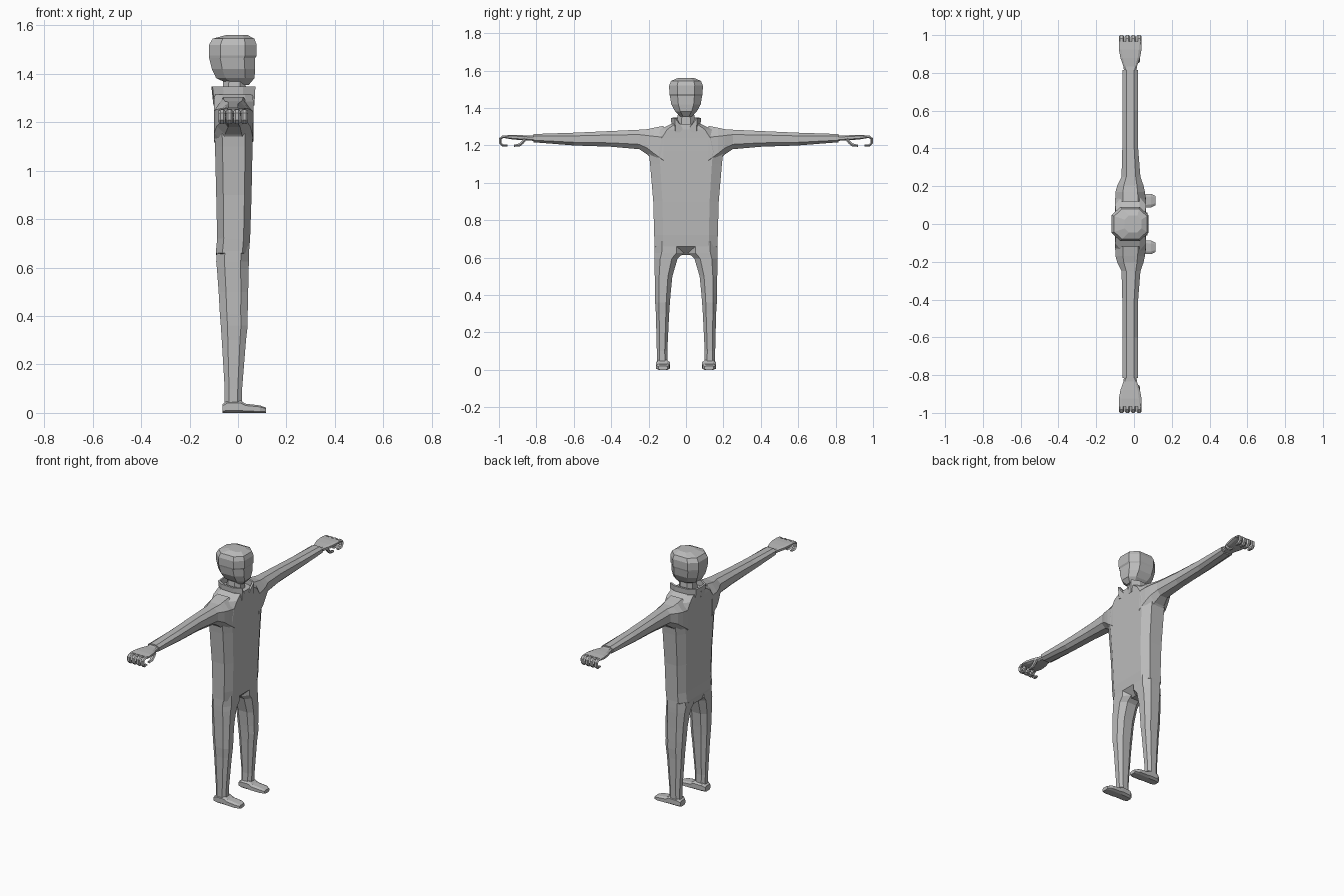
import bpy
import bmesh
from mathutils import Vector

cube = bpy.data.objects.get("Cube")
if cube:
    bpy.data.objects.remove(cube, do_unlink=True)

grey = bpy.data.materials.new("plain grey")
grey.use_nodes = True
grey.diffuse_color = (0.5, 0.5, 0.5, 1)
grey.node_tree.nodes["Principled BSDF"].inputs["Base Color"].default_value = (0.5, 0.5, 0.5, 1)


def finish(name, bm, mirror=False):
    """Turn a bmesh into a flat shaded object, mirrored across y if asked."""
    bmesh.ops.recalc_face_normals(bm, faces=bm.faces)
    mesh = bpy.data.meshes.new(name)
    bm.to_mesh(mesh)
    bm.free()
    mesh.materials.append(grey)
    obj = bpy.data.objects.new(name, mesh)
    bpy.context.collection.objects.link(obj)
    if mirror:
        mod = obj.modifiers.new("mirror", 'MIRROR')
        mod.use_axis = (False, True, False)
        mod.use_mirror_merge = False
    return obj


def skin(bm, rings):
    """Bridge rings of points with quads and cap both ends."""
    loops = [[bm.verts.new(p) for p in ring] for ring in rings]
    n = len(loops[0])
    for a, b in zip(loops, loops[1:]):
        for i in range(n):
            j = (i + 1) % n
            bm.faces.new((a[i], a[j], b[j], b[i]))
    bm.faces.new(loops[0])
    bm.faces.new(loops[-1])


def loft(name, axis, sections, cu=0.25, cv=0.25, mirror=False):
    """Loft eight-sided sections (t, u0, u1, v0, v1) along an axis."""
    rings = []
    for t, u0, u1, v0, v1 in sections:
        a, b = (u1 - u0) * cu, (v1 - v0) * cv
        ring = [(u0 + a, v0), (u1 - a, v0), (u1, v0 + b), (u1, v1 - b),
                (u1 - a, v1), (u0 + a, v1), (u0, v1 - b), (u0, v0 + b)]
        place = {'X': lambda u, v: (t, u, v),
                 'Y': lambda u, v: (u, t, v),
                 'Z': lambda u, v: (u, v, t)}[axis]
        rings.append([place(u, v) for u, v in ring])
    bm = bmesh.new()
    skin(bm, rings)
    return finish(name, bm, mirror)


def tube(name, path, x, rx, r):
    """Six-sided bent finger following a path of (y, z) points."""
    pts = [Vector((x, y, z)) for y, z in path]
    rings = []
    for i, p in enumerate(pts):
        d = (pts[min(i + 1, len(pts) - 1)] - pts[max(i - 1, 0)]).normalized()
        side = Vector((0, -d.z, d.y))
        k = 0.7 if i == len(pts) - 1 else 1
        rings.append([p + Vector((rx * k * c, 0, 0)) + side * r * k * s
                      for c, s in ((1, 0), (.5, 1), (-.5, 1), (-1, 0), (-.5, -1), (.5, -1))])
    bm = bmesh.new()
    skin(bm, rings)
    return finish(name, bm, True)


# Torso: height, back, front, half width
torso = [(.615, -.08, .0, .06), (.66, -.092, .045, .168), (.72, -.086, .05, .17),
         (.9, -.09, .056, .175), (1.1, -.095, .06, .192), (1.17, -.098, .062, .2),
         (1.24, -.1, .063, .18), (1.285, -.1, .064, .14), (1.315, -.095, .06, .08)]
loft("torso", 'Z', [(z, b, f, -w, w) for z, b, f, w in torso], .2, .14)

# Legs and feet
loft("leg", 'Z', [(.69, -.085, .045, .01, .168), (.625, -.09, .045, .012, .169),
                  (.595, -.087, .044, .045, .169), (.5, -.08, .042, .073, .167),
                  (.41, -.075, .04, .082, .166), (.36, -.071, .04, .086, .165),
                  (.3, -.067, .033, .09, .161), (.1, -.055, .017, .1, .156),
                  (.03, -.055, .015, .098, .155)], mirror=True)
loft("foot", 'X', [(-.065, .1, .15, 0, .035), (-.045, .088, .16, 0, .05),
                   (.01, .086, .16, 0, .052), (.03, .086, .16, 0, .038),
                   (.09, .088, .16, 0, .031), (.115, .1, .148, 0, .022)],
     .2, .2, mirror=True)

# Arms, widened into the shoulder and armpit
loft("arm", 'Y', [(.12, -.1, .063, 1.06, 1.305), (.17, -.098, .058, 1.11, 1.295),
                  (.205, -.088, .05, 1.15, 1.287), (.25, -.066, .034, 1.18, 1.284),
                  (.4, -.062, .022, 1.193, 1.277), (.6, -.06, .02, 1.2, 1.268),
                  (.815, -.06, .02, 1.217, 1.261)], mirror=True)

# Hands with curled fingers and a thumb tucked below the palm
loft("hand", 'Y', [(.8, -.052, .012, 1.223, 1.254), (.835, -.056, .016, 1.226, 1.252),
                   (.88, -.072, .032, 1.228, 1.255), (.925, -.08, .04, 1.232, 1.256),
                   (.965, -.08, .04, 1.238, 1.254)], .12, .25, mirror=True)
for i in range(4):
    tube("finger_%d" % (i + 1),
         [(.95, 1.246), (.98, 1.246), (.993, 1.236), (.992, 1.212), (.98, 1.2), (.955, 1.199)],
         -.066 + i * .031, .014, .007)
tube("thumb", [(.86, 1.235), (.875, 1.215), (.89, 1.203), (.92, 1.198)], .02, .012, .008)

# Neck and head, with a brow step under the hair
loft("neck", 'Z', [(1.29, -.065, .035, -.05, .05), (1.39, -.06, .03, -.042, .042)])
head = [(1.355, -.03, .045, .03), (1.382, -.09, .068, .058), (1.42, -.108, .071, .079),
        (1.465, -.119, .071, .086), (1.475, -.12, .077, .089), (1.52, -.12, .077, .09),
        (1.545, -.105, .068, .08), (1.56, -.05, .04, .045)]
loft("head", 'Z', [(z, b, f, -w, w) for z, b, f, w in head], .24, .24)

# Standing collar, open at the front
outline = [(-.104, 0), (-.1, .045), (-.06, .07), (.02, .074), (.068, .055), (.06, .02)]
bm = bmesh.new()
rows = []
for x, y in outline:
    tip = x == .06
    low = bm.verts.new((x * .92, y * .95, 1.27))
    high = bm.verts.new((x, y, 1.295 if tip else 1.348))
    rows.append((low, high))
for a, b in zip(rows, rows[1:]):
    bm.faces.new((a[0], b[0], b[1], a[1]))
collar = finish("collar", bm, True)
thick = collar.modifiers.new("thickness", 'SOLIDIFY')
thick.thickness = 0.012
thick.offset = 0
